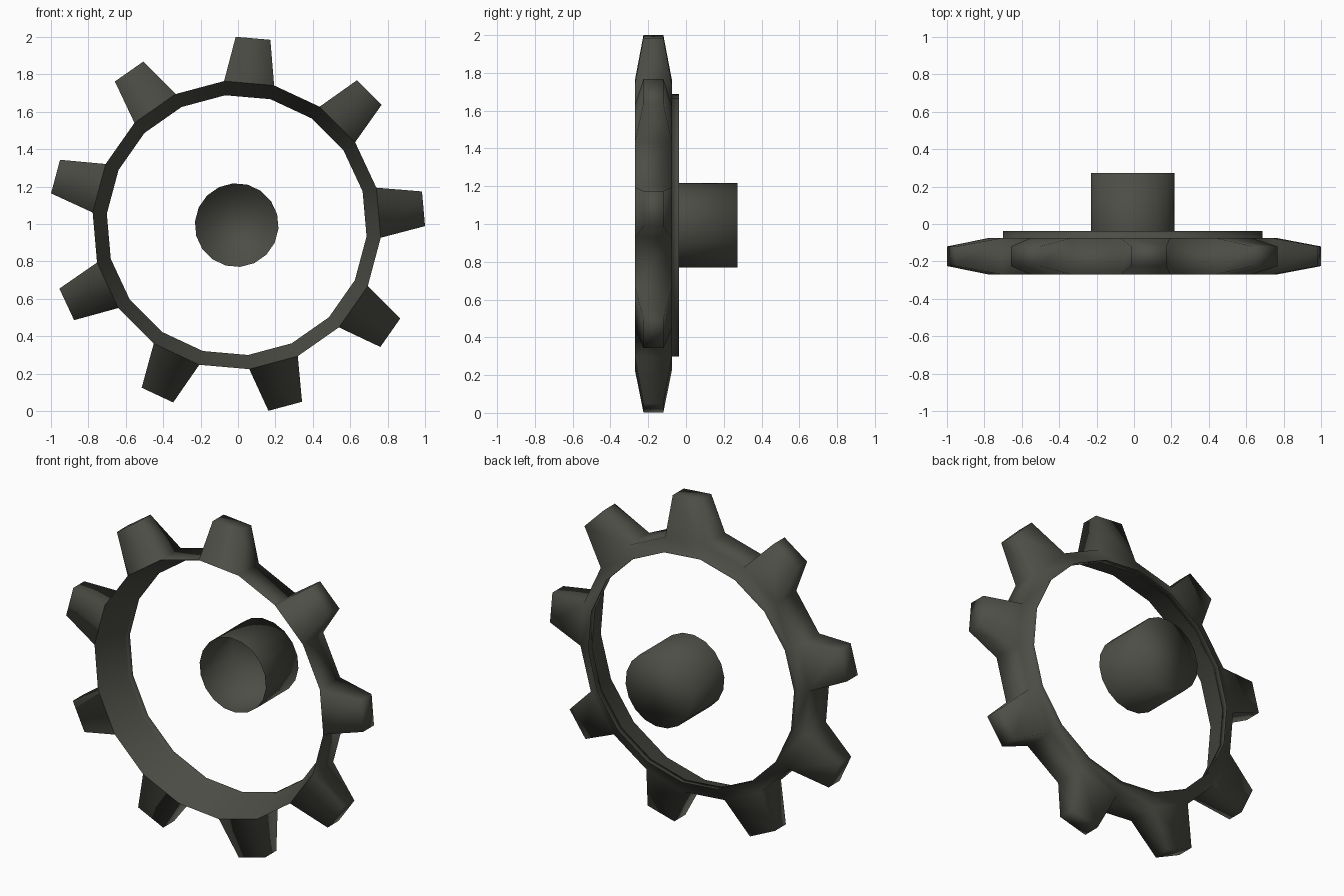
import bpy, bmesh, math

if "Cube" in bpy.data.objects:
    bpy.data.objects.remove(bpy.data.objects["Cube"])

CX, CZ = -0.007, 0.994
N = 18                       # sides of the rim; every second side carries a tooth
START = math.radians(75)

mat = bpy.data.materials.new("dark_olive_metal")
mat.diffuse_color = (0.075, 0.075, 0.063, 1)
mat.use_nodes = True
mat.node_tree.nodes["Principled BSDF"].inputs["Base Color"].default_value = mat.diffuse_color


def pt(bm, r, a, y):
    return bm.verts.new((CX + r * math.cos(a), y, CZ + r * math.sin(a)))


def ring(bm, r, y):
    return [pt(bm, r, START + 2 * math.pi * i / N, y) for i in range(N)]


def bridge(bm, a, b, skip=None):
    faces = []
    for i in range(N):
        if skip is not None and i % 2 == skip:
            continue
        j = (i + 1) % N
        faces.append(bm.faces.new((a[i], a[j], b[j], b[i])))
    return faces


def finish(bm, name, test_face, want):
    # make normals consistent, then turn them the wanted way
    bmesh.ops.recalc_face_normals(bm, faces=bm.faces[:])
    test_face.normal_update()
    if want(test_face):
        bmesh.ops.reverse_faces(bm, faces=bm.faces[:])
    for f in bm.faces:
        f.smooth = True
    me = bpy.data.meshes.new(name)
    bm.to_mesh(me)
    bm.free()
    me.materials.append(mat)
    ob = bpy.data.objects.new(name, me)
    bpy.context.collection.objects.link(ob)


# toothed rim: outer wall, nine tapered teeth, back face and thin rear lip
bm = bmesh.new()
front = ring(bm, 0.773, -0.27)
back = ring(bm, 0.773, -0.075)
step = ring(bm, 0.697, -0.075)
lip = ring(bm, 0.697, -0.038)
bridge(bm, front, back, skip=0)
annulus = bridge(bm, back, step)
bridge(bm, step, lip)
for i in range(0, N, 2):
    mid = START + 2 * math.pi * (i + 0.5) / N
    h = math.radians(5.3)
    base = [front[i], front[i + 1], back[i + 1], back[i]]
    tip = [pt(bm, 1.007, mid - h, -0.225), pt(bm, 1.007, mid + h, -0.225),
           pt(bm, 1.007, mid + h, -0.12), pt(bm, 1.007, mid - h, -0.12)]
    for k in range(4):
        m = (k + 1) % 4
        bm.faces.new((base[k], base[m], tip[m], tip[k]))
    bm.faces.new(tip)
finish(bm, "toothed_rim", annulus[0], lambda f: f.normal.y < 0)

# sloping inner wall of the rim
bm = bmesh.new()
wall = bridge(bm, ring(bm, 0.773, -0.27), ring(bm, 0.697, -0.075))
finish(bm, "rim_inner_wall", wall[0], lambda f: f.normal.y > 0)

# hub: cup closed at the back, open at the front
bm = bmesh.new()
a = ring(bm, 0.224, -0.04)
b = ring(bm, 0.224, 0.272)
bridge(bm, a, b)
cap = bm.faces.new(b)
finish(bm, "hub", cap, lambda f: f.normal.y < 0)
